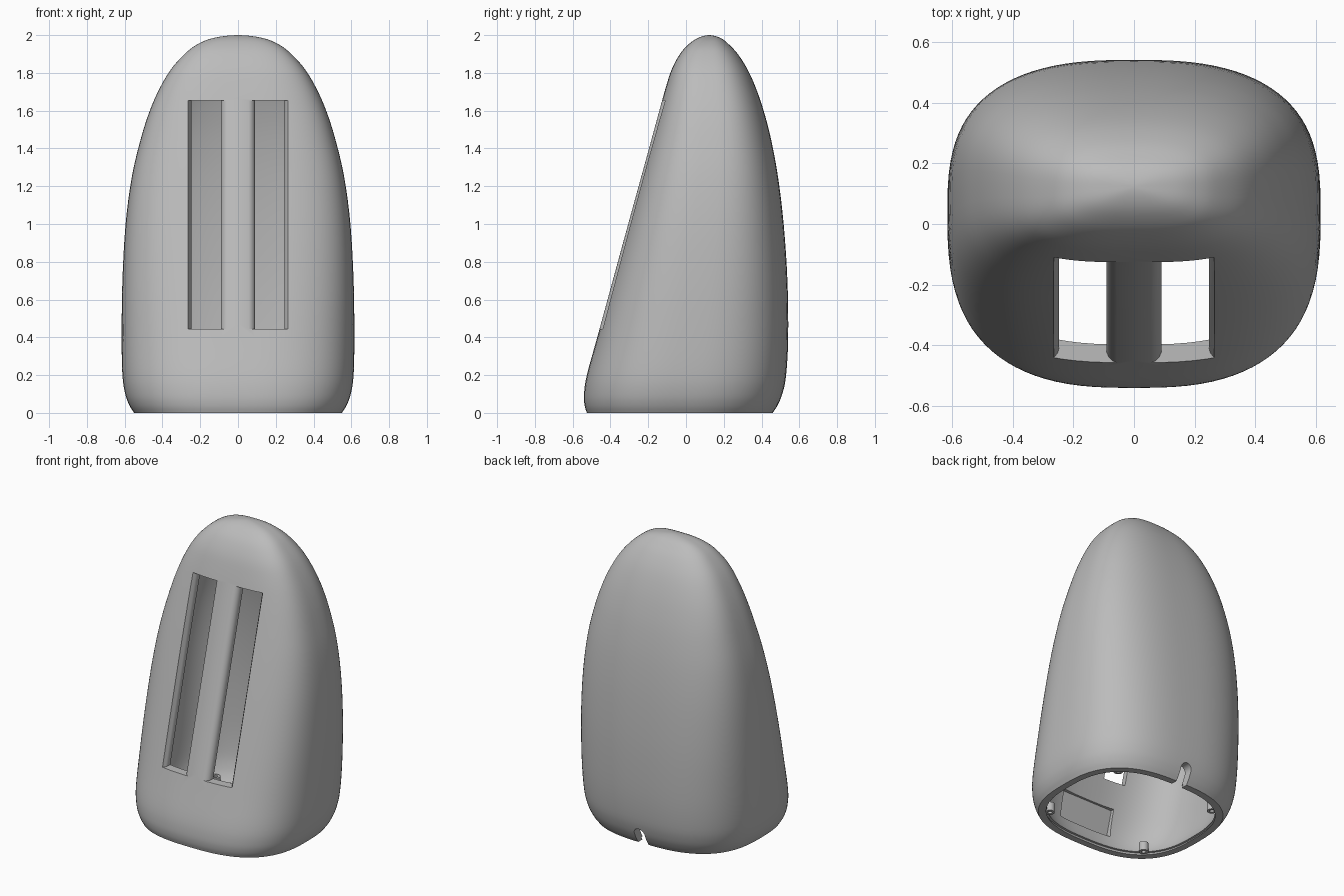
import bpy, bmesh, math
from mathutils import Vector

if "Cube" in bpy.data.objects:
    bpy.data.objects.remove(bpy.data.objects["Cube"], do_unlink=True)

SEGMENTS = 96
WALL = 0.06

grey = bpy.data.materials.new("plain grey")
grey.use_nodes = True
grey.diffuse_color = (0.5, 0.5, 0.5, 1)
grey.node_tree.nodes["Principled BSDF"].inputs["Base Color"].default_value = (0.5, 0.5, 0.5, 1)

# Body outline: height, half width, front y, back y
KEYS = [Vector(k) for k in (
    (0, .55, -.525, .46), (.04, .575, -.537, .485), (.1, .597, -.54, .51),
    (.2, .612, -.525, .53), (.4, .616, -.47, .541), (.7, .612, -.388, .537),
    (1, .595, -.306, .517), (1.25, .562, -.237, .487), (1.45, .515, -.182, .45),
    (1.6, .467, -.141, .411), (1.72, .414, -.108, .37), (1.82, .354, -.075, .325),
    (1.9, .283, -.032, .274), (1.95, .217, .012, .228), (1.985, .13, .063, .183),
    (2, 0, .123, .123))]


def front_y(z):
    """The straight sloping line of the front face."""
    return -.525 + .274 * (z - .2)


def smooth_keys(steps=4):
    """Catmull-Rom interpolation, mirrored over the peak for a round top."""
    z, w, yf, yb = KEYS[-2]
    ends = [2 * KEYS[0] - KEYS[1]] + KEYS + [Vector((z, -w, yb, yf))]
    for i in range(len(KEYS) - 1):
        a, b, c, d = ends[i:i + 4]
        for s in range(steps):
            t = s / steps
            yield .5 * (2 * b + (c - a) * t + (2 * a - 5 * b + 4 * c - d) * t * t
                        + (3 * b - a - 3 * c + d) * t ** 3)


def add_ring(bm, key, inset):
    """Rounded-square section, flatter at the front than at the back."""
    z, w, yf, yb = key
    w, yf, yb = w - inset, yf + inset, yb - inset
    mid, depth = (yf + yb) / 2, (yb - yf) / 2
    ring = []
    for i in range(SEGMENTS):
        a = math.tau * i / SEGMENTS
        c, s = math.cos(a), math.sin(a)
        n = 2.7 if s > 0 else 2.7 + .3 * z
        x = math.copysign(abs(c) ** (2 / n), c) * w
        y = math.copysign(abs(s) ** (2 / n), s) * depth + mid
        ring.append(bm.verts.new((x, y, z)))
    return ring


def finish(bm, name):
    bmesh.ops.recalc_face_normals(bm, faces=bm.faces)
    mesh = bpy.data.meshes.new(name)
    bm.to_mesh(mesh)
    bm.free()
    mesh.materials.append(grey)
    obj = bpy.data.objects.new(name, mesh)
    bpy.context.collection.objects.link(obj)
    return obj


def prism(name, bottom, top):
    """Closed solid between two matching outlines."""
    bm = bmesh.new()
    a = [bm.verts.new(p) for p in bottom]
    b = [bm.verts.new(p) for p in top]
    bm.faces.new(a)
    bm.faces.new(b)
    for i in range(len(a)):
        j = (i + 1) % len(a)
        bm.faces.new((a[i], a[j], b[j], b[i]))
    return finish(bm, name)


def smooth(obj, angle=30):
    bpy.ops.object.select_all(action='DESELECT')
    obj.select_set(True)
    bpy.context.view_layer.objects.active = obj
    bpy.ops.object.shade_smooth_by_angle(angle=math.radians(angle))


def cut(obj, cutter):
    cutter.hide_render = True
    mod = obj.modifiers.new("cut", 'BOOLEAN')
    mod.operation, mod.solver, mod.object = 'DIFFERENCE', 'EXACT', cutter
    bpy.context.view_layer.objects.active = obj
    bpy.ops.object.modifier_apply(modifier=mod.name)
    bpy.data.objects.remove(cutter, do_unlink=True)


# Hollow shell: inside from the top down to the rim, then outside up to the top
keys = list(smooth_keys())
inside = [k for k in keys if k[0] <= 1.93]
bm = bmesh.new()
rings = [add_ring(bm, k, WALL) for k in reversed(inside[2:])]
rings += [add_ring(bm, k, .045) for k in reversed(inside[:3])]
rings += [add_ring(bm, k, 0) for k in keys]
for low, high in zip(rings, rings[1:]):
    for i in range(SEGMENTS):
        j = (i + 1) % SEGMENTS
        bm.faces.new((low[i], low[j], high[j], high[i]))
for ring, peak in ((rings[0], (0, .12, 1.94)), (rings[-1], (0, .123, 2))):
    tip = bm.verts.new(peak)
    for i in range(SEGMENTS):
        bm.faces.new((ring[i], ring[(i + 1) % SEGMENTS], tip))
shell = finish(bm, "shell")

# Two tall slots with rounded long edges, mirrored
slot = ((.03, -.06), (.055, 0), (.07, .006), (.083, .018), (.09, .035), (.09, .13),
        (.247, .13), (.247, .05), (.252, .032), (.264, .018), (.29, -.06))
for side in (-1, 1):
    ends = [[(side * x, front_y(z) + d, z) for x, d in slot] for z in (.445, 1.655)]
    cut(shell, prism("slot_cutter", *ends))

# Cable notch in the back rim
arch = [(-.04, -.05), (.04, -.05)]
arch += [(.04 * math.cos(a), .08 + .04 * math.sin(a))
         for a in (math.pi * i / 16 for i in range(17))]
cut(shell, prism("notch_cutter", [(x, .3, z) for x, z in arch],
                 [(x, .7, z) for x, z in arch]))

# Shallow pocket inside the front wall
pocket = ((-.2, .1), (.2, .1), (.2, .28), (-.2, .28))
cut(shell, prism("pocket_cutter", [(x, front_y(z) + .045, z) for x, z in pocket],
                 [(x, front_y(z) + .13, z) for x, z in pocket]))
smooth(shell)

# Four hollow screw posts just inside the rim
for x in (-.38, .38):
    for y in (-.36, .3):
        bm = bmesh.new()
        loops = []
        for r, z in ((.03, .01), (.03, .07), (.014, .07), (.014, .01)):
            loops.append([bm.verts.new((x + r * math.cos(math.tau * i / 20),
                                        y + r * math.sin(math.tau * i / 20), z))
                          for i in range(20)])
        for k in range(4):
            a, b = loops[k], loops[(k + 1) % 4]
            for i in range(20):
                j = (i + 1) % 20
                bm.faces.new((a[i], a[j], b[j], b[i]))
        name = ("back" if y > 0 else "front") + ("_left" if x > 0 else "_right")
        smooth(finish(bm, name + "_screw_post"))
